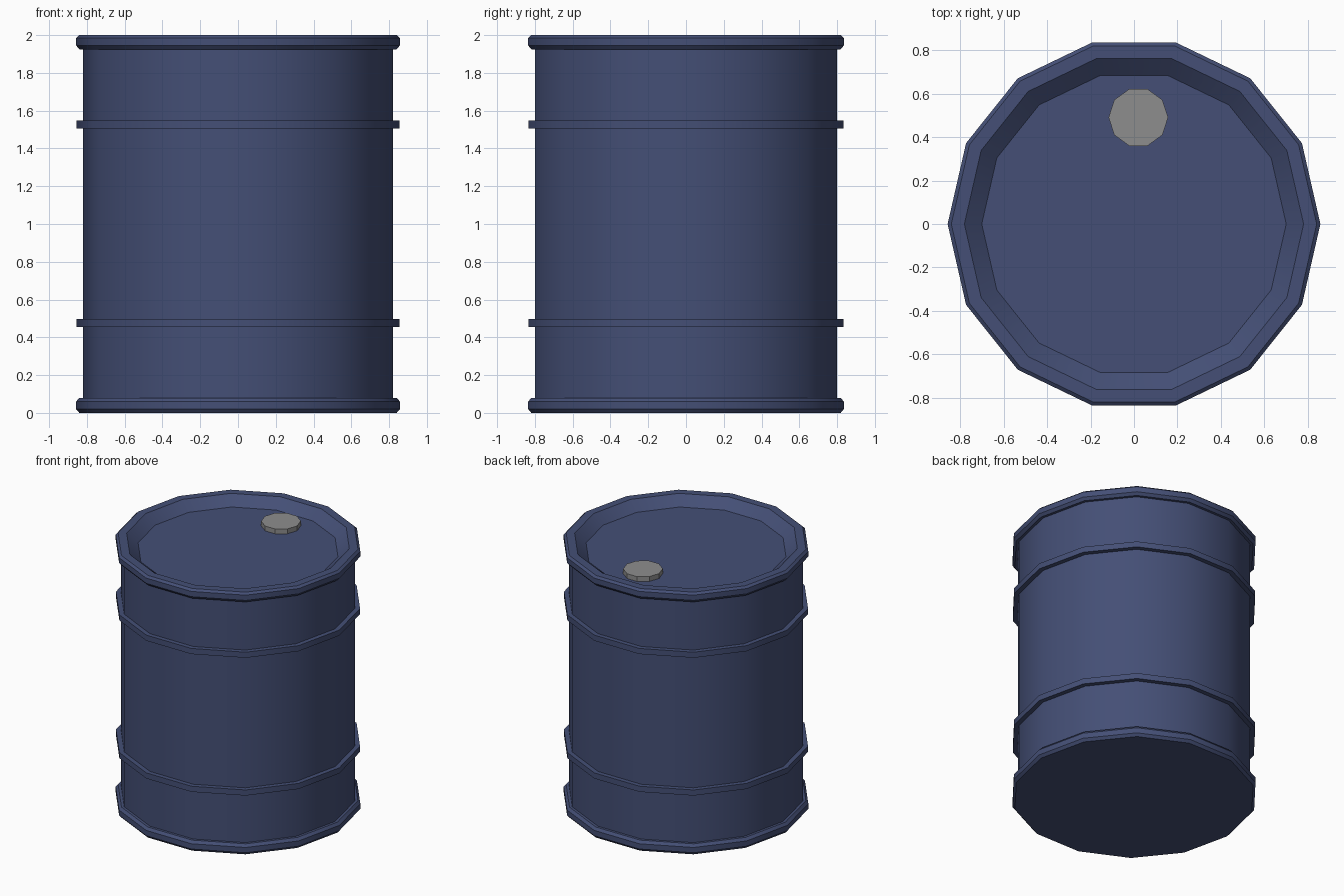
import bpy
from math import cos, sin, pi, radians

if "Cube" in bpy.data.objects:
    bpy.data.objects.remove(bpy.data.objects["Cube"])

SIDES = 14


def make_material(name, rgb):
    mat = bpy.data.materials.new(name)
    mat.use_nodes = True
    mat.diffuse_color = (*rgb, 1)
    mat.node_tree.nodes["Principled BSDF"].inputs["Base Color"].default_value = (*rgb, 1)
    return mat


def lathe(name, profile, mat, sides=SIDES, center=(0, 0), closed=False):
    """Spin (radius, z) points; open profiles get a cap at each end."""
    n = len(profile)
    verts = [(r * cos(2 * pi * k / sides), r * sin(2 * pi * k / sides), z)
             for r, z in profile for k in range(sides)]
    faces = []
    for i in range(n if closed else n - 1):
        a, b = i * sides, (i + 1) % n * sides
        for k in range(sides):
            j = (k + 1) % sides
            faces.append((a + k, a + j, b + j, b + k))
    if not closed:
        faces.append(tuple(reversed(range(sides))))
        faces.append(tuple(range((n - 1) * sides, n * sides)))
    mesh = bpy.data.meshes.new(name)
    mesh.from_pydata(verts, [], faces)
    mesh.materials.append(mat)
    obj = bpy.data.objects.new(name, mesh)
    obj.location = (*center, 0)
    bpy.context.collection.objects.link(obj)
    bpy.ops.object.select_all(action="DESELECT")
    obj.select_set(True)
    bpy.context.view_layer.objects.active = obj
    bpy.ops.object.shade_smooth_by_angle(angle=radians(30))
    return obj


blue = make_material("navy blue paint", (0.058, 0.078, 0.18))
grey = make_material("grey metal", (0.27, 0.27, 0.27))

# Shell with bevelled rims and a recessed lid
lathe("drum_body", [
    (0.84, 0), (0.857, 0.02), (0.857, 0.06), (0.84, 0.08), (0.82, 0.08),
    (0.82, 1.925), (0.84, 1.925), (0.857, 1.945), (0.857, 1.985), (0.84, 2),
    (0.78, 2), (0.70, 1.933)], blue)

# Square-section hoops
for name, z in (("lower_hoop", 0.455), ("upper_hoop", 1.506)):
    lathe(name, [(0.81, z), (0.855, z), (0.855, z + 0.043), (0.81, z + 0.043)],
          blue, closed=True)

# Bung on the lid
lathe("bung_cap", [(0.137, 1.93), (0.137, 1.97)], grey, sides=10, center=(0.02, 0.49))
